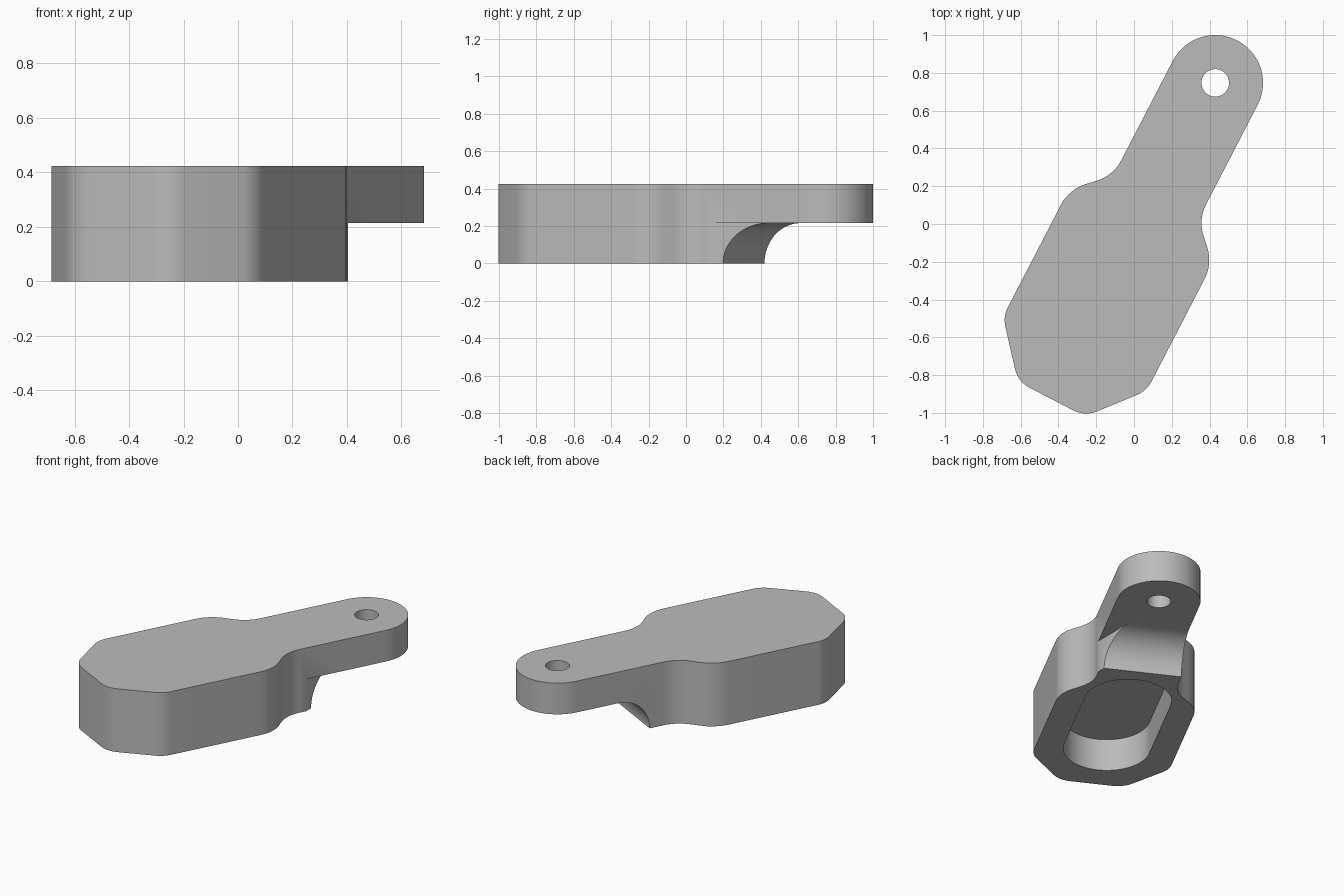
import bpy, bmesh, math
from mathutils import Matrix, Vector

if "Cube" in bpy.data.objects:
    bpy.data.objects.remove(bpy.data.objects["Cube"])

HEIGHT = 0.424       # full thickness
STEP = 0.215         # underside of the arm and floor of the pocket
ARM_R = 0.253
# Local frame: u runs along the arm, v across it, origin at the pivot hole
FRAME = Matrix.Translation((0.43, 0.747, 0)) @ Matrix.Rotation(math.radians(62.6), 4, 'Z')

grey = bpy.data.materials.new("plain_grey")
grey.use_nodes = True
colour = (0.5, 0.5, 0.5, 1)
grey.diffuse_color = colour
grey.node_tree.nodes["Principled BSDF"].inputs["Base Color"].default_value = colour


def arc(cx, cy, r, start, end, steps=24):
    angles = [math.radians(start + (end - start) * i / steps) for i in range(steps + 1)]
    return [(cx + r * math.cos(a), cy + r * math.sin(a)) for a in angles]


def rounded(before, corner, after, r, steps=10):
    """Arc that replaces a corner with a tangent fillet."""
    p = Vector(corner)
    a, b = (Vector(before) - p).normalized(), (Vector(after) - p).normalized()
    half = a.angle(b) / 2
    centre = p + (a + b).normalized() * r / math.sin(half)
    t = r / math.tan(half)
    s, e = p + a * t - centre, p + b * t - centre
    sweep = s.angle_signed(e)
    start = math.atan2(s.y, s.x)
    return [(centre.x + r * math.cos(start - sweep * i / steps),
             centre.y + r * math.sin(start - sweep * i / steps)) for i in range(steps + 1)]


def prism(name, points, low, high, matrix=FRAME):
    bm = bmesh.new()
    face = bm.faces.new([bm.verts.new((x, y, low)) for x, y in points])
    side = bmesh.ops.extrude_face_region(bm, geom=[face])
    bmesh.ops.translate(bm, vec=(0, 0, high - low),
                        verts=[g for g in side["geom"] if isinstance(g, bmesh.types.BMVert)])
    bmesh.ops.recalc_face_normals(bm, faces=bm.faces)
    bm.transform(matrix)
    mesh = bpy.data.meshes.new(name)
    bm.to_mesh(mesh)
    bm.free()
    mesh.materials.append(grey)
    obj = bpy.data.objects.new(name, mesh)
    bpy.context.collection.objects.link(obj)
    return obj


# Outline: rounded arm end, flared shoulder, body with chamfered end
corners = [(0, ARM_R), (-0.685, ARM_R), (-0.855, 0.428), (-1.615, 0.428),
           (-1.885, 0.2), (-1.885, -0.2)]
radii = [0.22, 0.22, 0.15, 0.15]
left_side = []
for i, r in enumerate(radii, 1):
    left_side += rounded(corners[i - 1], corners[i], corners[i + 1], r)
right_side = [(u, -v) for u, v in reversed(left_side)]
outline = arc(0, 0, ARM_R, -90, 90, 48) + left_side + right_side
handle_body = prism("handle_body", outline, 0, HEIGHT)

# Cutters
side_notch = prism("side_notch_cutter", [(0.403, 0), (1.2, 0), (1.2, 1.2), (0.403, 1.2)],
                   -0.1, STEP, Matrix.Identity(4))
profile = ([(-0.5, -0.1)] + arc(-0.5 + STEP, 0, STEP, 180, 90)
           + [(0.5, STEP), (0.5, -0.1)])
arm_relief = prism("arm_relief_cutter", profile, -0.5, 0.5,
                   FRAME @ Matrix.Rotation(math.pi / 2, 4, 'X'))
slot = arc(-0.86, 0, 0.265, -90, 90, 32) + arc(-1.45, 0, 0.265, 90, 270, 32)
pocket = prism("pocket_cutter", slot, -0.1, STEP)
pivot_hole = prism("pivot_hole_cutter", arc(0, 0, 0.073, 0, 352.5, 47), -0.1, 0.6)

bpy.context.view_layer.objects.active = handle_body
handle_body.select_set(True)
for cutter in (side_notch, arm_relief, pocket, pivot_hole):
    cutter.hide_render = True
    mod = handle_body.modifiers.new("cut", 'BOOLEAN')
    mod.operation = 'DIFFERENCE'
    mod.solver = 'EXACT'
    mod.object = cutter
    bpy.ops.object.modifier_apply(modifier=mod.name)
    bpy.data.objects.remove(cutter)

bpy.ops.object.shade_smooth_by_angle(angle=math.radians(30))
